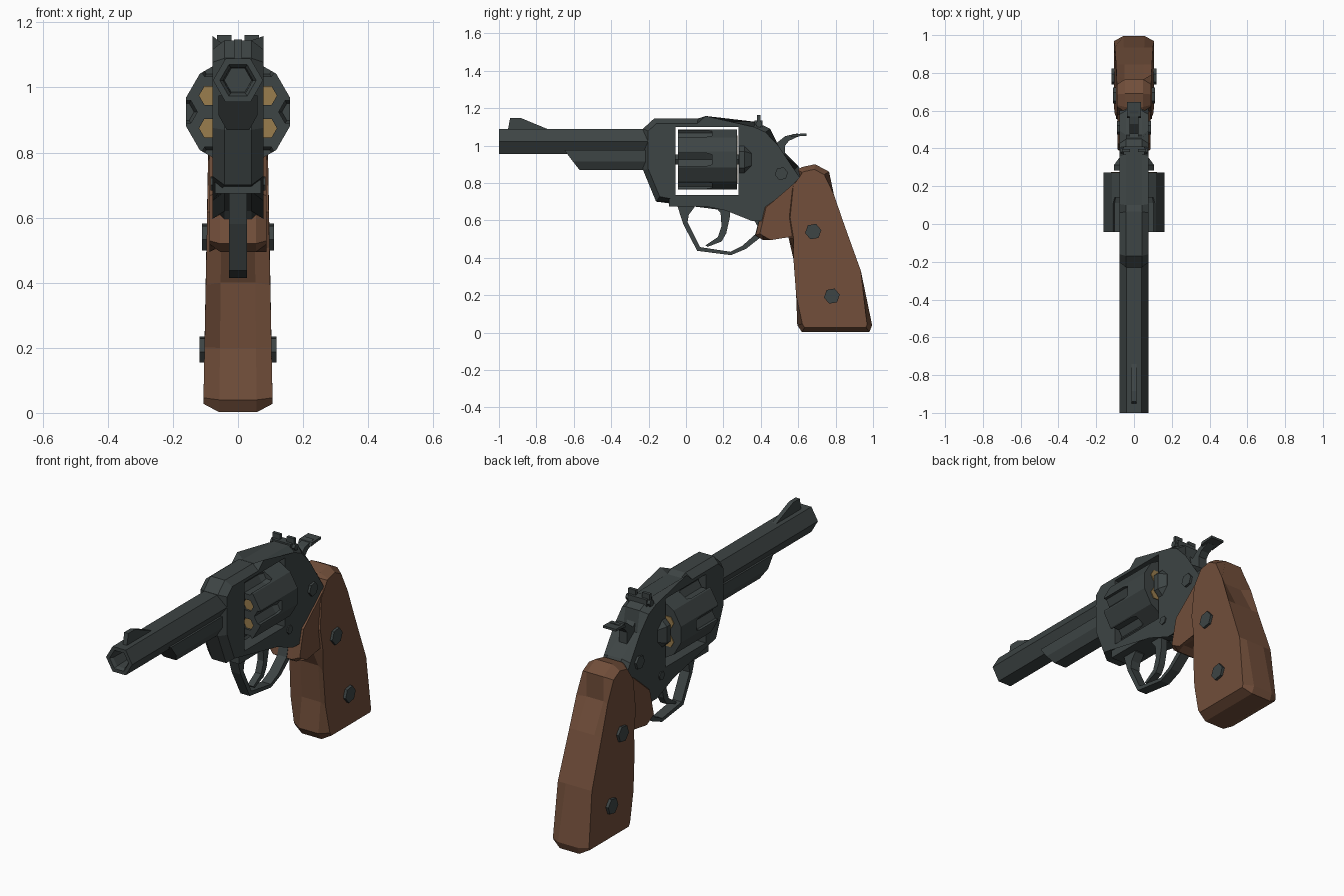
import bpy, bmesh, math

if "Cube" in bpy.data.objects:
    bpy.data.objects.remove(bpy.data.objects["Cube"])


def material(name, rgb):
    m = bpy.data.materials.new(name)
    m.diffuse_color = (*rgb, 1)
    m.use_nodes = True
    m.node_tree.nodes["Principled BSDF"].inputs["Base Color"].default_value = m.diffuse_color
    return m


METAL = material("dark_steel", (0.047, 0.058, 0.058))
WOOD = material("brown_wood", (0.165, 0.076, 0.042))
BRASS = material("brass", (0.32, 0.205, 0.075))
AXIS_Z = 0.925  # height of the drum axis


def finish(name, bm, mat):
    bmesh.ops.recalc_face_normals(bm, faces=bm.faces)
    me = bpy.data.meshes.new(name)
    bm.to_mesh(me)
    bm.free()
    me.materials.append(mat)
    ob = bpy.data.objects.new(name, me)
    bpy.context.collection.objects.link(ob)
    return ob


def add_loft(bm, rings):
    """Skin equal rings of points and cap both ends."""
    vs = [[bm.verts.new(p) for p in r] for r in rings]
    n = len(vs[0])
    for a, b in zip(vs, vs[1:]):
        for i in range(n):
            bm.faces.new((a[i], a[(i + 1) % n], b[(i + 1) % n], b[i]))
    return [bm.faces.new(vs[0]), bm.faces.new(vs[-1])]


def ring(axis, centre, pos, r, n, phase=0.0):
    """Regular polygon around an x or y axis."""
    out = []
    for i in range(n):
        a = phase + math.tau * i / n
        c, s = r * math.cos(a), r * math.sin(a)
        out.append((centre[0] + c, pos, centre[1] + s) if axis == 'y'
                   else (pos, centre[0] + c, centre[1] + s))
    return out


def turned(name, axis, centre, steps, n, mat, phase=0.0):
    bm = bmesh.new()
    add_loft(bm, [ring(axis, centre, p, r, n, phase) for p, r in steps])
    return finish(name, bm, mat)


def plate(name, profile, hw, mat=METAL, bevel=0.0, stretch=1.0, width=None):
    """Side profile (y, z) extruded to +-hw, with chamfered rims."""
    bm = bmesh.new()
    caps = add_loft(bm, [[(s * hw / stretch, y, z) for y, z in profile] for s in (-1, 1)])
    if bevel:
        edges = [e for f in caps for e in f.edges]
        bmesh.ops.bevel(bm, geom=edges, offset=bevel, segments=1, affect='EDGES')
    for v in bm.verts:
        v.co.x *= stretch * (width(v.co.z) if width else 1)
    return finish(name, bm, mat)


def box(name, x, y, z, mat=METAL):
    bm = bmesh.new()
    add_loft(bm, [[(q, y[0], z[0]), (q, y[1], z[0]), (q, y[1], z[1]), (q, y[0], z[1])] for q in x])
    return finish(name, bm, mat)


def cut(ob, cutter):
    """Subtract the cutter and bake the result."""
    m = ob.modifiers.new("cut", 'BOOLEAN')
    m.operation, m.solver, m.object = 'DIFFERENCE', 'EXACT', cutter
    cutter.hide_render = True
    deps = bpy.context.evaluated_depsgraph_get()
    me = bpy.data.meshes.new_from_object(ob.evaluated_get(deps))
    ob.modifiers.clear()
    ob.data = me
    bpy.data.objects.remove(cutter)


# Barrel with hollow muzzle
turned("barrel", 'y', (0, 1.022),
       [(-0.9, 0.042), (-0.985, 0.046), (-1, 0.056), (-1, 0.077), (-0.2, 0.077)], 6, METAL)

# Lug under the barrel, sloped at the front
bm = bmesh.new()
add_loft(bm, [[(-0.06, y0, 0.975), (-0.06, y1, 0.915), (-0.035, y2, 0.87),
               (0.035, y2, 0.87), (0.06, y1, 0.915), (0.06, y0, 0.975)]
              for y0, y1, y2 in ((-0.65, -0.605, -0.57), (-0.18, -0.18, -0.18))])
finish("barrel_lug", bm, METAL)

# Front sight blade
plate("front_sight", [(-0.955, 1.07), (-0.94, 1.148), (-0.885, 1.148), (-0.74, 1.088), (-0.74, 1.07)], 0.012)

# Frame with the drum window
frame = plate("frame", [(-0.23, 1.09), (-0.17, 1.145), (0.065, 1.145), (0.1, 1.13), (0.37, 1.127),
                        (0.45, 1.09), (0.47, 0.98), (0.6, 0.89), (0.66, 0.8), (0.6, 0.66), (0.42, 0.56),
                        (0.37, 0.62), (0.22, 0.68), (-0.16, 0.7), (-0.23, 0.87)],
              0.078, bevel=0.028, stretch=1.3)
cut(frame, box("window_cutter", (-0.3, 0.3), (-0.055, 0.282), (0.735, 1.1)))
box("bottom_rail", (-0.07, 0.07), (-0.09, 0.21), (0.675, 0.715))

# Drum: twelve sides, six flutes and six chambers
drum = turned("drum", 'y', (0, AXIS_Z), [(-0.042, 0.166), (0.272, 0.166)], 12, METAL, math.radians(15))
bm = bmesh.new()
for k in range(6):
    a = math.radians(60 * k)
    flute = (0.165 * math.cos(a), AXIS_Z + 0.165 * math.sin(a))
    add_loft(bm, [ring('y', flute, y, r, 6, a) for y, r in ((-0.1, 0.04), (0.11, 0.04), (0.14, 0.03))])
    a += math.radians(30)
    chamber = (0.1 * math.cos(a), AXIS_Z + 0.1 * math.sin(a))
    add_loft(bm, [ring('y', chamber, y, 0.033, 6) for y in (-0.1, 0.35)])
    turned(f"cartridge_{k + 1}", 'y', chamber, [(-0.03, 0.034), (0.276, 0.034)], 6, BRASS)
cut(drum, finish("drum_cutter", bm, METAL))
turned("drum_axle", 'y', (0, AXIS_Z), [(-0.06, 0.03), (0.29, 0.03)], 6, METAL)

# Recoil shield behind the drum
turned("recoil_shield", 'y', (0, AXIS_Z), [(0.283, 0.115), (0.312, 0.115), (0.35, 0.085)], 8, METAL, math.radians(22.5))

# Trigger guard and trigger
plate("trigger_guard", [(-0.05, 0.69), (-0.015, 0.58), (0.06, 0.437), (0.24, 0.414), (0.32, 0.447),
                        (0.4, 0.51), (0.4, 0.6), (0.36, 0.66), (0.2, 0.69), (0.22, 0.67), (0.35, 0.625),
                        (0.382, 0.57), (0.37, 0.525), (0.3, 0.463), (0.237, 0.432), (0.075, 0.457),
                        (0.008, 0.59), (0.015, 0.63), (0.045, 0.67), (0.045, 0.69)], 0.027)
plate("trigger", [(0.14, 0.69), (0.185, 0.64), (0.19, 0.57), (0.17, 0.51), (0.105, 0.467), (0.115, 0.458),
                  (0.19, 0.487), (0.215, 0.53), (0.235, 0.62), (0.235, 0.69)], 0.018)

# Hammer with thumb pad
plate("hammer", [(0.42, 1.08), (0.46, 1.03), (0.48, 1.01), (0.53, 1.05), (0.6, 1.066), (0.6, 1.048),
                 (0.55, 1.025), (0.53, 1.0), (0.53, 0.9), (0.42, 0.9)], 0.024)
plate("hammer_pad", [(0.56, 1.044), (0.57, 1.062), (0.645, 1.064), (0.645, 1.052), (0.61, 1.05)], 0.038)

# Rear sight: base, notch posts and adjusting knobs
box("rear_sight_base", (-0.055, 0.055), (0.365, 0.41), (1.09, 1.135))
for s, side in ((-1, "left"), (1, "right")):
    box(f"rear_sight_post_{side}", sorted((s * 0.02, s * 0.064)), (0.38, 0.397), (1.09, 1.162))
    turned(f"rear_sight_knob_{side}", 'x', (0.39, 1.115), [(s * 0.05, 0.018), (s * 0.072, 0.018)], 6, METAL)

# Wooden grip, wider towards the bottom, with a forward lobe
plate("grip", [(0.595, 0.87), (0.62, 0.885), (0.69, 0.9), (0.765, 0.86), (0.765, 0.73), (0.845, 0.58),
               (0.935, 0.33), (0.995, 0.04), (0.98, 0.002), (0.62, 0.002), (0.595, 0.04), (0.615, 0.2),
               (0.6, 0.4), (0.55, 0.5), (0.53, 0.62), (0.6, 0.78)],
      0.107, WOOD, 0.026, 1.9, lambda z: 1 - 0.15 * min(z / 0.8, 1))
plate("grip_lobe", [(0.62, 0.84), (0.58, 0.8), (0.41, 0.68), (0.372, 0.52), (0.41, 0.495), (0.45, 0.515),
                    (0.55, 0.51), (0.64, 0.5), (0.7, 0.72)], 0.087, WOOD, 0.02, 1.6)

# Hexagonal pins and grip screws on both sides
for name, c, r, x in (("frame_pin", (0.51, 0.85), 0.036, 0.09), ("lower_pin", (0.32, 0.705), 0.023, 0.084),
                      ("upper_grip_screw", (0.68, 0.54), 0.044, 0.11),
                      ("lower_grip_screw", (0.78, 0.195), 0.043, 0.118)):
    for s, side in ((-1, "left"), (1, "right")):
        turned(f"{name}_{side}", 'x', c, [(s * 0.05, r), (s * x, r)], 6, METAL, math.radians(10))
